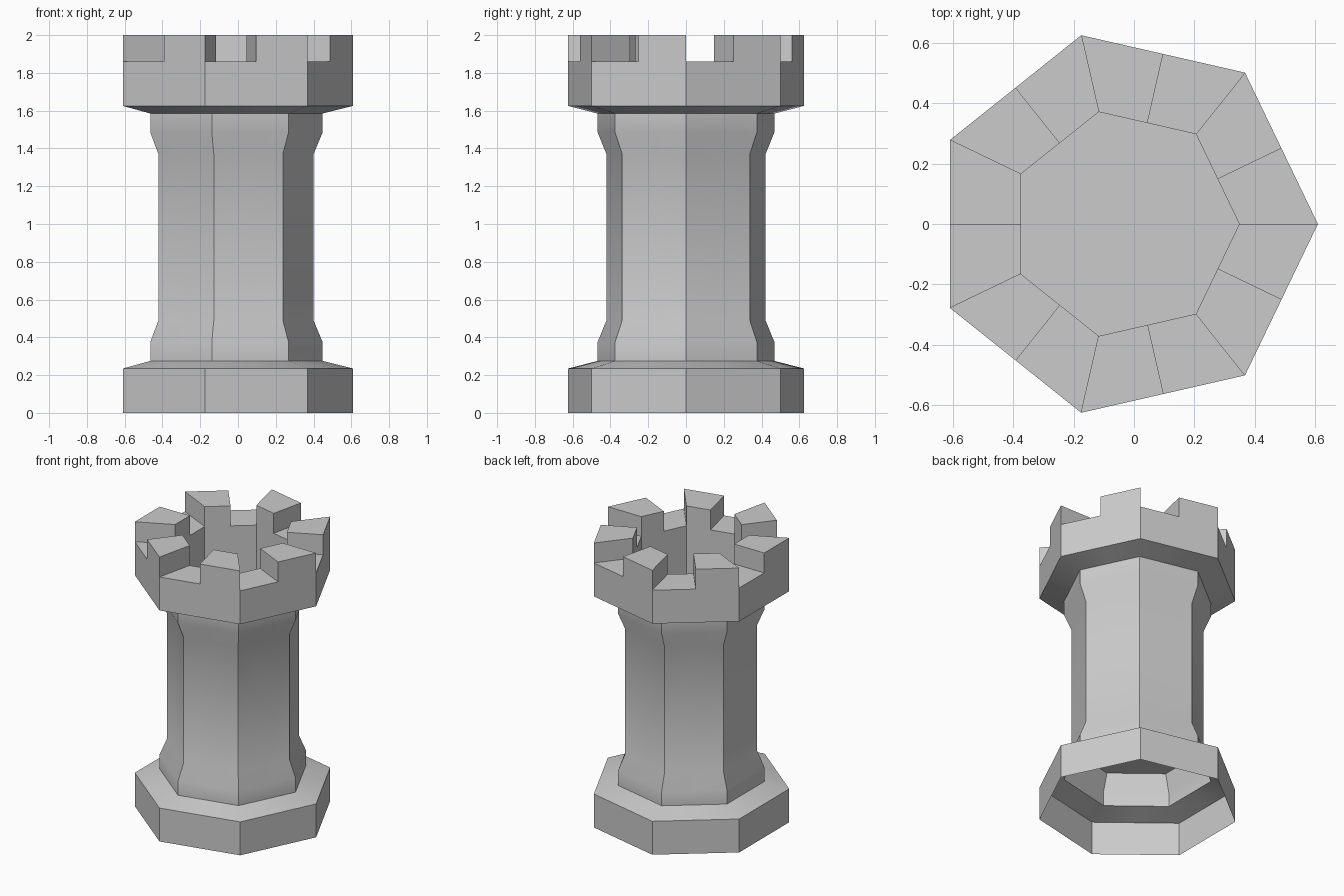
import bpy, bmesh
from math import pi, cos, sin, radians
from mathutils import Vector

if "Cube" in bpy.data.objects:
    bpy.data.objects.remove(bpy.data.objects["Cube"])

SIDES = 7
CX = -0.032  # centres the seven-sided outline on x = 0


def ring(bm, r, z):
    """Seven corners plus the midpoint of each edge."""
    c = [Vector((CX + r * cos(2 * pi * i / SIDES), r * sin(2 * pi * i / SIDES), z))
         for i in range(SIDES)]
    pts = []
    for i in range(SIDES):
        pts += [c[i], (c[i] + c[(i + 1) % SIDES]) / 2]
    return [bm.verts.new(p) for p in pts]


def finish(bm, name):
    me = bpy.data.meshes.new(name)
    bm.to_mesh(me)
    bm.free()
    ob = bpy.data.objects.new(name, me)
    bpy.context.collection.objects.link(ob)
    return ob


# Tower shell: base, flared column, crown and inner well (radius, height)
profile = [(0.64, 0), (0.64, 0.235), (0.48, 0.275), (0.48, 0.375),
           (0.432, 0.49), (0.432, 1.37), (0.48, 1.485), (0.48, 1.585),
           (0.64, 1.625), (0.64, 1.86), (0.38, 1.86), (0.38, 1.37)]
bm = bmesh.new()
rings = [ring(bm, r, z) for r, z in profile]
n = 2 * SIDES
merlon_faces = []
for k, (a, b) in enumerate(zip(rings, rings[1:])):
    for i in range(n):
        j = (i + 1) % n
        f = bm.faces.new((a[i], a[j], b[j], b[i]))
        if k == 9 and i % 2 == 1:
            merlon_faces.append(f)
bm.faces.new(rings[-1])

# Battlements: raise every second half-edge of the crown
top = bmesh.ops.extrude_discrete_faces(bm, faces=merlon_faces)["faces"]
for v in {v for f in top for v in f.verts}:
    v.co.z = 2.0
bm.normal_update()
tower = finish(bm, "tower_shell")

# Ceiling closing the hollow base
bm = bmesh.new()
bm.faces.new(list(reversed(ring(bm, 0.432, 0.49))))
finish(bm, "base_ceiling")

# Soft column flares, hard corners
bpy.ops.object.select_all(action='DESELECT')
tower.select_set(True)
bpy.context.view_layer.objects.active = tower
bpy.ops.object.shade_smooth_by_angle(angle=radians(30))
